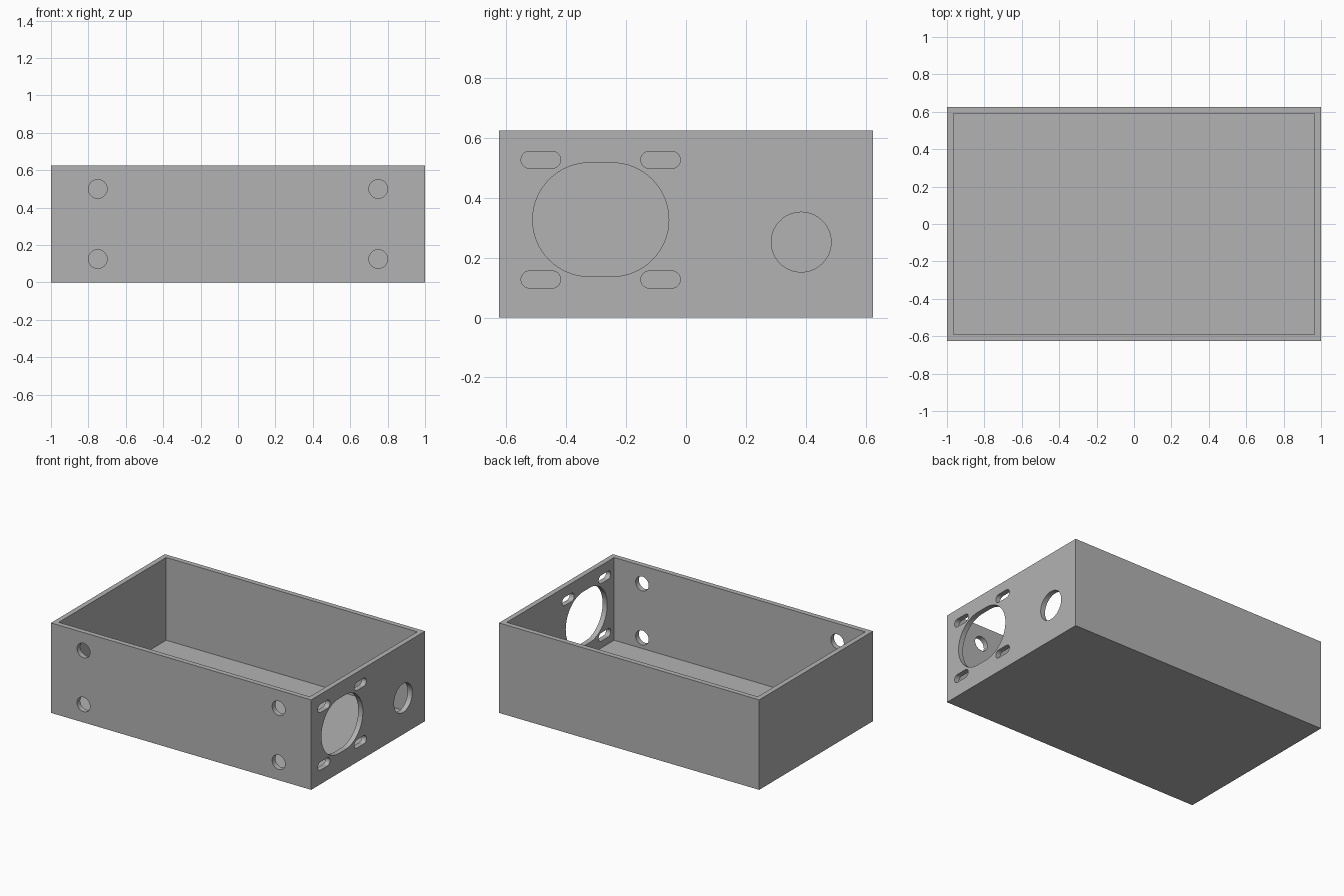
import bpy, bmesh
from math import pi, cos, sin
from mathutils import Vector

default = bpy.data.objects.get("Cube")
if default:
    bpy.data.objects.remove(default, do_unlink=True)

grey = bpy.data.materials.new("mid grey")
grey.use_nodes = True
colour = (0.45, 0.45, 0.45, 1)
grey.diffuse_color = colour
grey.node_tree.nodes["Principled BSDF"].inputs["Base Color"].default_value = colour

WIDTH, DEPTH, HEIGHT, WALL = 2.0, 1.25, 0.625, 0.05


def make_object(name, bm):
    bmesh.ops.recalc_face_normals(bm, faces=bm.faces)
    mesh = bpy.data.meshes.new(name)
    bm.to_mesh(mesh)
    bm.free()
    mesh.materials.append(grey)
    obj = bpy.data.objects.new(name, mesh)
    bpy.context.collection.objects.link(obj)
    return obj


def add_hole(bm, centre, across, through, radius, stretch=0, steps=32):
    """Round or slotted prism, stretched along 'across', running along 'through'."""
    across, through, up = Vector(across), Vector(through), Vector((0, 0, 1))
    ring = []
    for side in (1, -1):
        for i in range(steps + (1 if stretch else 0)):
            a = -pi / 2 + pi * i / steps
            flat = across * (cos(a) * radius + stretch) + up * sin(a) * radius
            ring.append(Vector(centre) + side * flat)
    ends = [[bm.verts.new(p + through * s * WALL * 2) for p in ring] for s in (-1, 1)]
    for end in ends:
        bm.faces.new(end)
    for i in range(len(ring)):
        j = (i + 1) % len(ring)
        bm.faces.new((ends[0][i], ends[0][j], ends[1][j], ends[1][i]))


# Open-topped box: inset the top face and push it down to the floor
bm = bmesh.new()
bmesh.ops.create_cube(bm, size=1)
bmesh.ops.scale(bm, vec=(WIDTH, DEPTH, HEIGHT), verts=bm.verts)
bmesh.ops.translate(bm, vec=(0, 0, HEIGHT / 2), verts=bm.verts)
top = max(bm.faces, key=lambda f: f.calc_center_median().z)
bmesh.ops.inset_individual(bm, faces=[top], thickness=WALL)
pushed = bmesh.ops.extrude_discrete_faces(bm, faces=[top])["faces"][0]
bmesh.ops.translate(bm, vec=(0, 0, WALL - HEIGHT), verts=pushed.verts)
box = make_object("enclosure_box", bm)

# Hole cutters
bm = bmesh.new()
X, Y = (1, 0, 0), (0, 1, 0)
# Mounting holes in the front wall
for x in (-0.75, 0.75):
    for z in (0.125, 0.5):
        add_hole(bm, (x, -DEPTH / 2, z), X, Y, 0.05)
# Large opening with four screw slots, and a round cable hole, in the side wall
side, fan_y, fan_z = WIDTH / 2, -0.285, 0.327
add_hole(bm, (side, fan_y, fan_z), Y, X, 0.19, 0.0375)
for dy in (-0.2, 0.2):
    for dz in (-0.2, 0.2):
        add_hole(bm, (side, fan_y + dy, fan_z + dz), Y, X, 0.0285, 0.0375)
add_hole(bm, (side, 0.385, 0.252), Y, X, 0.1)
cutter = make_object("hole_cutter", bm)
cutter.hide_render = True
cutter.hide_viewport = True

cut = box.modifiers.new("holes", "BOOLEAN")
cut.operation = "DIFFERENCE"
cut.solver = "EXACT"
cut.object = cutter

# Bake the holes, then drop the cutter
bpy.context.view_layer.update()
evaluated = box.evaluated_get(bpy.context.evaluated_depsgraph_get())
box.data = bpy.data.meshes.new_from_object(evaluated)
box.modifiers.clear()
bpy.data.objects.remove(cutter, do_unlink=True)

# Smooth hole walls, sharp edges
bpy.context.view_layer.objects.active = box
box.select_set(True)
bpy.ops.object.shade_smooth_by_angle(angle=pi / 6)
